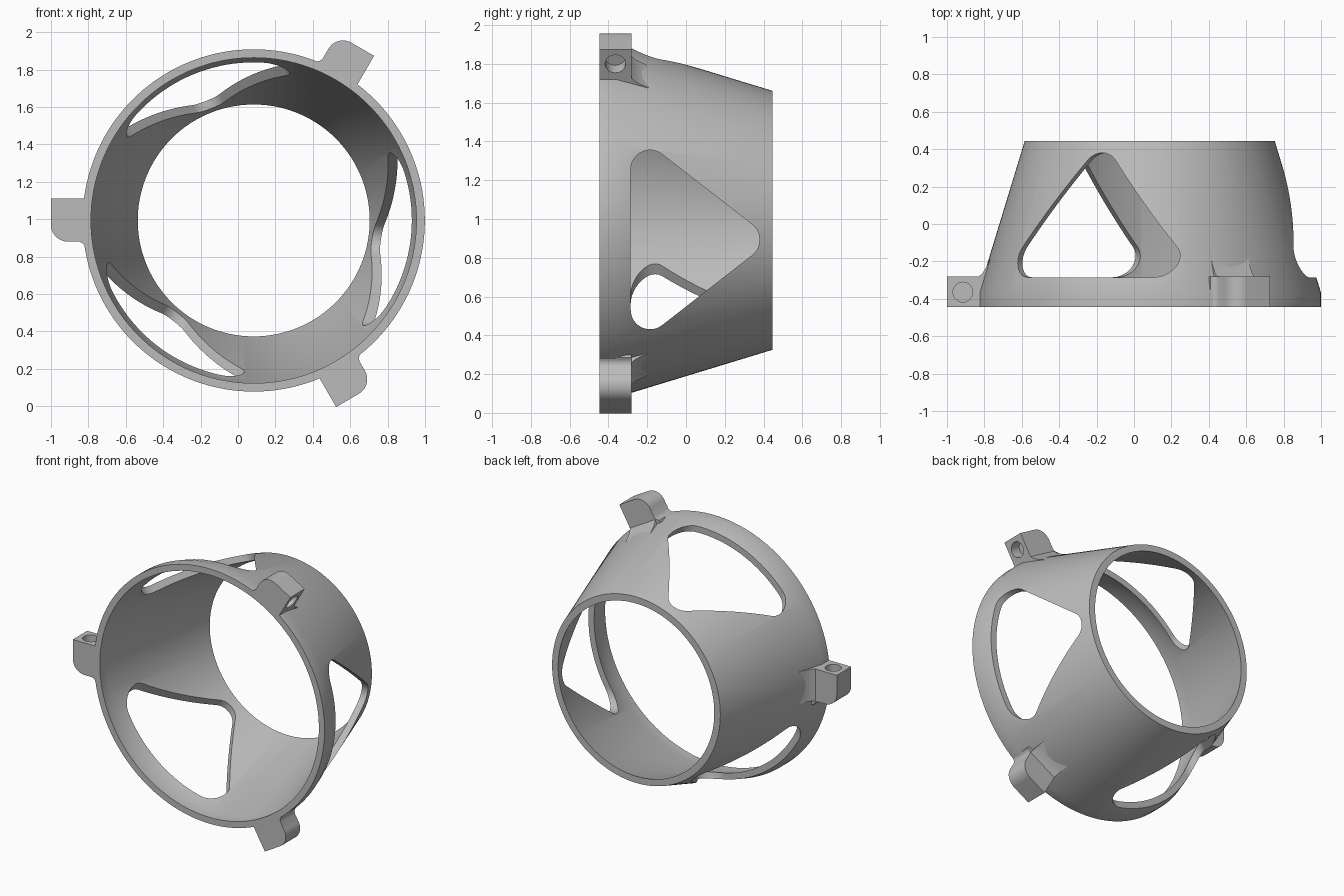
import bpy, bmesh, math

if "Cube" in bpy.data.objects:
    bpy.data.objects.remove(bpy.data.objects["Cube"])

CX, CZ = 0.084, 0.993          # ring axis (runs along y)
FRONT, LUG_BACK, BACK = -0.445, -0.282, 0.445

grey = bpy.data.materials.new("plain_grey")
grey.diffuse_color = (0.5, 0.5, 0.5, 1)
grey.use_nodes = True
grey.node_tree.nodes["Principled BSDF"].inputs["Base Color"].default_value = grey.diffuse_color


def place(u, v, y, a):
    """u = radial, v = tangential, turned by angle a about the ring axis."""
    c, s = math.cos(a), math.sin(a)
    return (CX + u * c + v * s, y, CZ + u * s - v * c)


def make_object(name, bm):
    bmesh.ops.recalc_face_normals(bm, faces=bm.faces)
    mesh = bpy.data.meshes.new(name)
    bm.to_mesh(mesh)
    bm.free()
    mesh.materials.append(grey)
    ob = bpy.data.objects.new(name, mesh)
    bpy.context.collection.objects.link(ob)
    return ob


def prism(name, start, end):
    """Solid between two matching outlines."""
    bm = bmesh.new()
    a = [bm.verts.new(p) for p in start]
    b = [bm.verts.new(p) for p in end]
    bm.faces.new(a)
    bm.faces.new(b)
    for i in range(len(a)):
        j = (i + 1) % len(a)
        bm.faces.new((a[i], a[j], b[j], b[i]))
    return make_object(name, bm)


def arc(cx, cy, r, a0, a1, n):
    return [(cx + r * math.cos(math.radians(a0 + (a1 - a0) * i / n)),
             cy + r * math.sin(math.radians(a0 + (a1 - a0) * i / n)))
            for i in range(n + 1)]


def activate(ob):
    bpy.ops.object.select_all(action='DESELECT')
    ob.select_set(True)
    bpy.context.view_layer.objects.active = ob


def cut(ob, cutter):
    mod = ob.modifiers.new("cut", 'BOOLEAN')
    mod.operation, mod.solver, mod.object = 'DIFFERENCE', 'EXACT', cutter
    activate(ob)
    bpy.ops.object.modifier_apply(modifier=mod.name)
    bpy.data.objects.remove(cutter)


def smooth(ob):
    activate(ob)
    bpy.ops.object.shade_smooth_by_angle(angle=math.radians(28))


# Tapered ring: short straight lip, then a cone, with an even wall
section = [(0.915, FRONT), (0.915, -0.365), (0.668, BACK),
           (0.620, BACK), (0.870, -0.365), (0.870, FRONT)]
N = 144
bm = bmesh.new()
rows = [[bm.verts.new(place(r, 0, y, 2 * math.pi * i / N)) for r, y in section]
        for i in range(N)]
for i in range(N):
    p, q = rows[i], rows[(i + 1) % N]
    for k in range(len(section)):
        m = (k + 1) % len(section)
        bm.faces.new((p[k], p[m], q[m], q[k]))
ring = make_object("tapered_ring", bm)

# Three rounded triangular windows, slightly off centre
window = (arc(0.28, 0.10, 0.1, -52.1, 52.1, 10)
          + arc(-0.185, 0.462, 0.1, 52.1, 180, 12)
          + arc(-0.185, -0.262, 0.1, 180, 307.9, 12))
for k in range(3):
    a = math.radians(120 * k)
    cut(ring, prism("window_cutter", [place(0.3, v, y, a) for y, v in window],
                    [place(1.2, v, y, a) for y, v in window]))
smooth(ring)

# Three lugs with one rounded corner, a blind hole and a ramp onto the cone
lug_outline = ([(0.885, 0.117), (1.084, 0.117)]
               + arc(0.994, -0.023, 0.09, 0, -90, 10)
               + [(0.935, -0.113), (0.918, -0.119), (0.907, -0.130),
                  (0.901, -0.145), (0.885, -0.145)])
hole = arc(0.999, -0.364, 0.053, 0, 348.75, 31)
ramp = [(0.85, -0.285), (0.918, -0.285), (0.893, -0.262),
        (0.874, -0.230), (0.855, -0.190), (0.85, -0.190)]
for k in range(3):
    a = math.radians(60 + 120 * k)
    lug = prism(f"lug_{k + 1}", [place(u, v, FRONT, a) for u, v in lug_outline],
                [place(u, v, LUG_BACK, a) for u, v in lug_outline])
    cut(lug, prism("hole_cutter", [place(u, 0.04, y, a) for u, y in hole],
                   [place(u, 0.20, y, a) for u, y in hole]))
    smooth(lug)
    smooth(prism(f"lug_ramp_{k + 1}", [place(u, -0.113, y, a) for u, y in ramp],
                 [place(u, 0.117, y, a) for u, y in ramp]))
